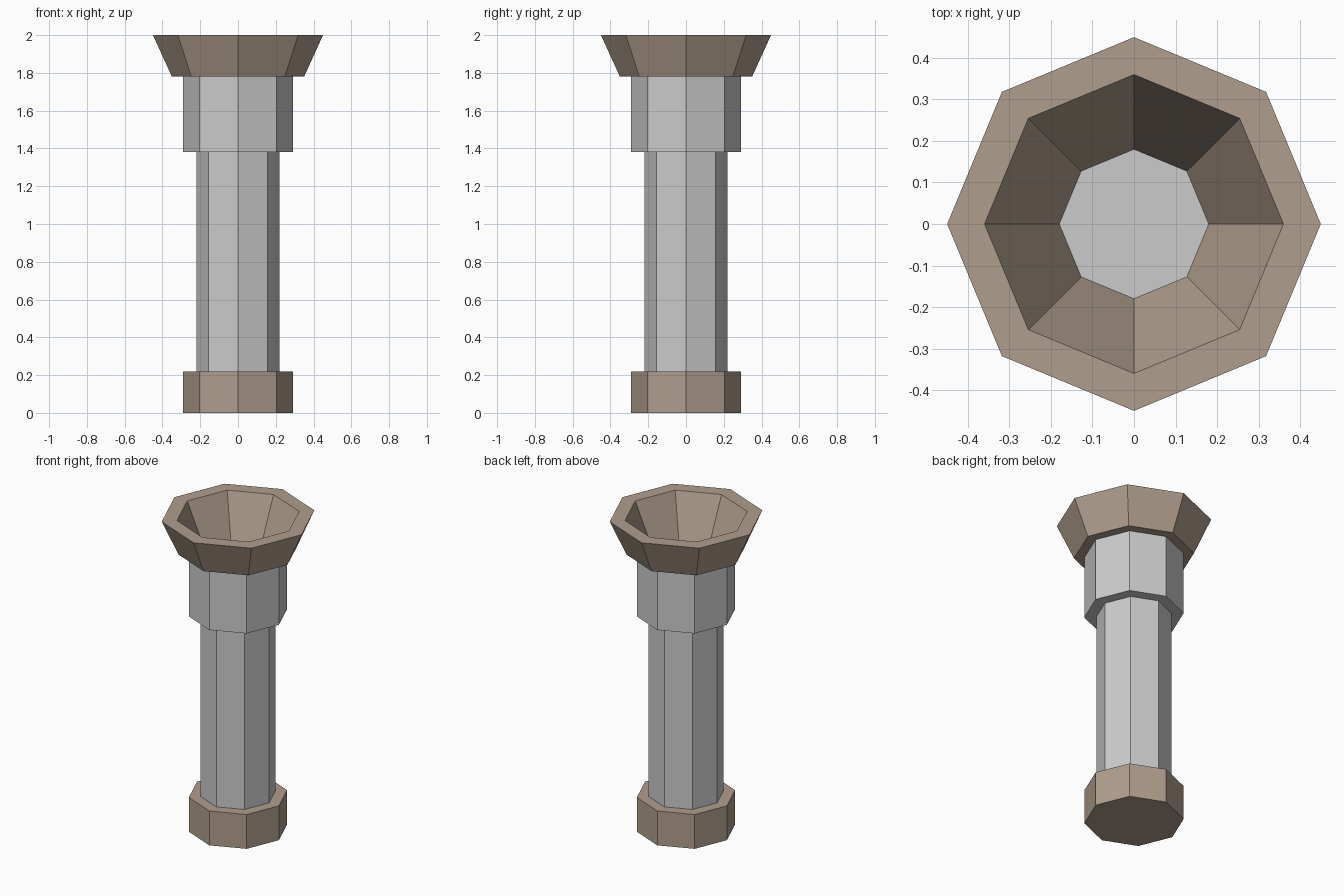
import bpy, bmesh
from math import cos, sin, tau

if "Cube" in bpy.data.objects:
    bpy.data.objects.remove(bpy.data.objects["Cube"])

SIDES = 8

brown = bpy.data.materials.new("brown_stone")
brown.diffuse_color = (0.43, 0.34, 0.265, 1)
brown.use_nodes = True
brown.node_tree.nodes["Principled BSDF"].inputs["Base Color"].default_value = brown.diffuse_color


def lathe(name, profile, mat=None, cap_start=False, cap_end=False):
    """Turn an (r, z) profile into an eight-sided flat-shaded shell."""
    bm = bmesh.new()
    rings = [[bm.verts.new((r * cos(tau * j / SIDES), r * sin(tau * j / SIDES), z))
              for j in range(SIDES)] for r, z in profile]
    for a, b in zip(rings, rings[1:]):
        for j in range(SIDES):
            k = (j + 1) % SIDES
            bm.faces.new((a[j], a[k], b[k], b[j]))
    if cap_start:
        bm.faces.new(rings[0][::-1])
    if cap_end:
        bm.faces.new(rings[-1])
    mesh = bpy.data.meshes.new(name)
    bm.to_mesh(mesh)
    bm.free()
    if mat:
        mesh.materials.append(mat)
    obj = bpy.data.objects.new(name, mesh)
    bpy.context.collection.objects.link(obj)
    return obj


# Foot block with its top ledge
lathe("base", [(0.29, 0), (0.29, 0.22), (0.22, 0.22)], brown, cap_start=True)
# Column shaft
lathe("shaft", [(0.22, 0.22), (0.22, 1.38)])
# Wider collar with its underside ledge
lathe("collar", [(0.22, 1.38), (0.29, 1.38), (0.29, 1.78)])
# Flared bowl: underside, outer wall, rim and sloping inner wall
lathe("bowl", [(0.29, 1.78), (0.35, 1.78), (0.45, 2.0), (0.36, 2.0), (0.18, 1.6)], brown)
# Grey floor at the bottom of the bowl
lathe("bowl_floor", [(0.18, 1.6)], cap_end=True)
